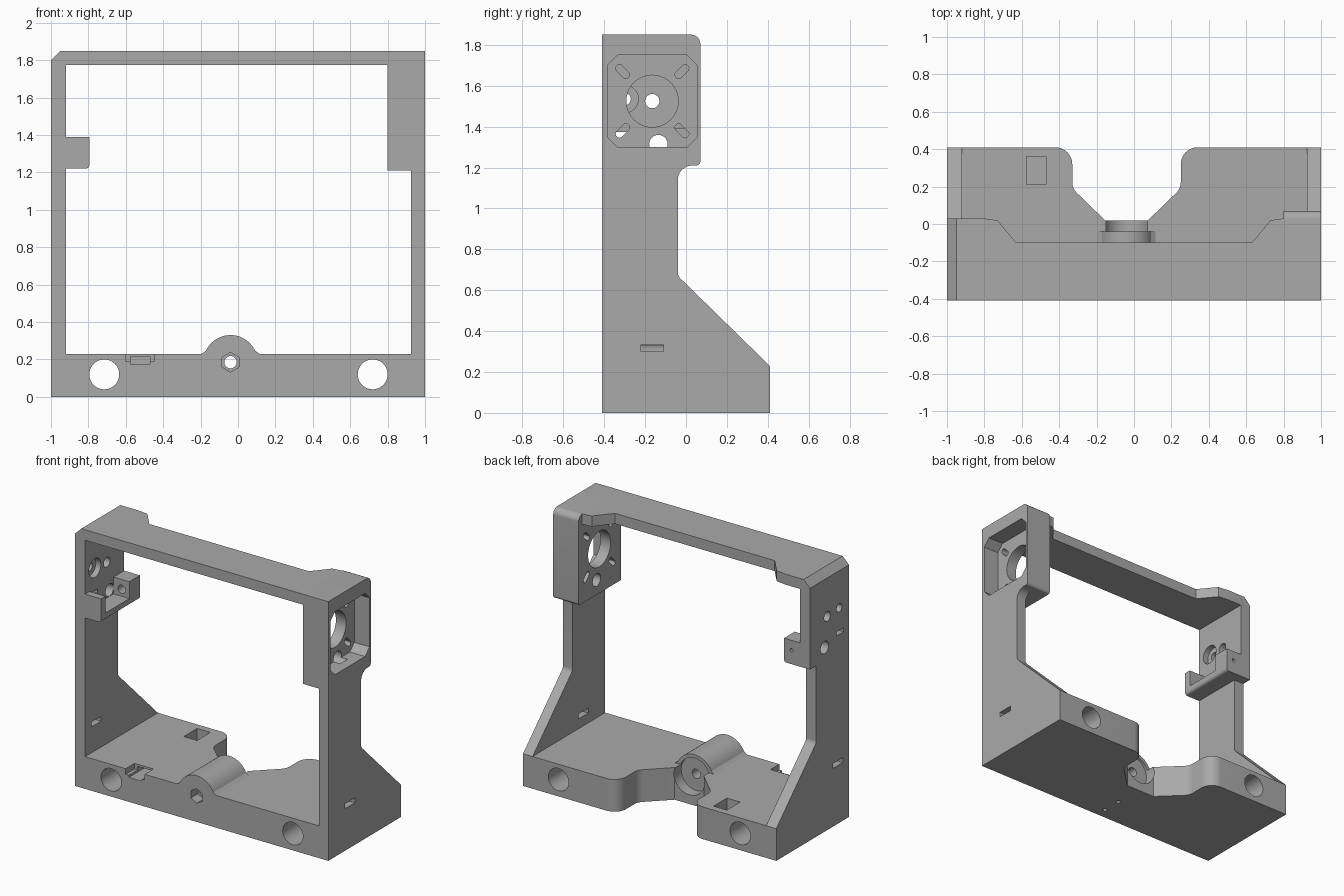
import bpy, bmesh, math
from mathutils import Vector

cube = bpy.data.objects.get("Cube")
if cube:
    bpy.data.objects.remove(cube, do_unlink=True)

grey = bpy.data.materials.new("plain grey")
grey.use_nodes = True
COLOUR = (0.4, 0.4, 0.4, 1)
grey.diffuse_color = COLOUR
grey.node_tree.nodes["Principled BSDF"].inputs["Base Color"].default_value = COLOUR


def rounded(points, steps=8):
    """Outline from (a, b) or (a, b, radius) corners."""
    out = []
    for i, corner in enumerate(points):
        p = Vector(corner[:2])
        if len(corner) == 2:
            out.append(p)
            continue
        u = (Vector(points[i - 1][:2]) - p).normalized()
        v = (Vector(points[(i + 1) % len(points)][:2]) - p).normalized()
        half = u.angle(v) / 2
        r = corner[2]
        centre = p + (u + v).normalized() * r / math.sin(half)
        start = p + u * r / math.tan(half) - centre
        end = p + v * r / math.tan(half) - centre
        for k in range(steps + 1):
            t = k / steps
            out.append(centre + (start * (1 - t) + end * t).normalized() * r
                       if k not in (0, steps) else centre + (start if k == 0 else end))
    return out


def ring(a, b, r, n=40, turn=0.0):
    return [(a + r * math.cos(turn + math.tau * k / n),
             b + r * math.sin(turn + math.tau * k / n)) for k in range(n)]


def rect(a0, a1, b0, b1):
    return [(a0, b0), (a1, b0), (a1, b1), (a0, b1)]


def prism(name, axis, outline, lo, hi):
    """Extrude an outline along an axis; the outline uses the other two axes in order."""
    def place(p, h):
        return {"x": (h, p[0], p[1]), "y": (p[0], h, p[1]), "z": (p[0], p[1], h)}[axis]
    bm = bmesh.new()
    face = bm.faces.new([bm.verts.new(place(p, lo)) for p in outline])
    grown = bmesh.ops.extrude_face_region(bm, geom=[face])
    shift = Vector(place((0, 0), hi - lo))
    bmesh.ops.translate(bm, vec=shift,
                        verts=[e for e in grown["geom"] if isinstance(e, bmesh.types.BMVert)])
    bmesh.ops.recalc_face_normals(bm, faces=bm.faces)
    mesh = bpy.data.meshes.new(name)
    bm.to_mesh(mesh)
    bm.free()
    mesh.materials.append(grey)
    obj = bpy.data.objects.new(name, mesh)
    bpy.context.collection.objects.link(obj)
    return obj


def combine(obj, cutters, operation="DIFFERENCE"):
    bpy.context.view_layer.objects.active = obj
    for other in cutters:
        mod = obj.modifiers.new("cut", "BOOLEAN")
        mod.operation = operation
        mod.solver = "EXACT"
        mod.object = other
        bpy.ops.object.modifier_apply(modifier=mod.name)
        bpy.data.objects.remove(other, do_unlink=True)


def cut(axis, outline, lo, hi):
    return prism("cutter", axis, outline, lo, hi)


BOSS_X, BOSS_Z, FLOOR, TOP, FRONT = -0.04, 0.185, 0.23, 1.85, -0.41

# Base with a waisted notch in its back edge
base = prism("base", "z", rounded([
    (-1, FRONT), (1, FRONT), (1, 0.41), (0.25, 0.41, 0.09), (0.25, 0.19, 0.08),
    (0.075, 0.02), (-0.155, 0.02), (-0.33, 0.19, 0.08), (-0.33, 0.41, 0.09),
    (-1, 0.41)]), 0, FLOOR)

# Round boss flaring into the base
arc = [(BOSS_X + 0.145 * math.cos(a), BOSS_Z + 0.145 * math.sin(a))
       for a in [math.radians(25 + 130 * k / 24) for k in range(25)]]
boss = prism("boss", "y", [(0.115, 0.1), (0.115, FLOOR)] + arc
             + [(-0.195, FLOOR), (-0.195, 0.1)], FRONT, -0.04)
combine(base, [boss], "UNION")

combine(base, [
    cut("y", ring(-0.715, 0.12, 0.08), -1, 1),
    cut("y", ring(0.72, 0.12, 0.08), -1, 1),
    cut("y", ring(BOSS_X, BOSS_Z, 0.033, 24), -1, 1),
    cut("y", ring(BOSS_X, BOSS_Z, 0.052, 6, math.pi / 2), -1, -0.33),
    cut("y", ring(BOSS_X, BOSS_Z, 0.12), -0.06, 0.3),
    cut("z", rect(-0.575, -0.47, 0.21, 0.36), 0.1, 1),
    cut("z", rect(-0.6, -0.45, -0.6, -0.31), 0.19, 1),
    cut("y", rect(-0.575, -0.47, 0.175, 0.215), -0.6, -0.22),
    cut("z", ring(-0.02, -0.19, 0.015, 16), -0.1, 0.06),
    cut("z", ring(-0.02, -0.33, 0.015, 16), -0.1, 0.06)])

# Side walls with a sloping foot
foot = [(FRONT, FLOOR), (0.41, FLOOR), (-0.04, 0.67, 0.04)]
left_wall = prism("left_wall", "x", rounded(
    foot + [(-0.04, 1.21, 0.07), (0.04, 1.21), (FRONT, 1.21)]), 0.925, 1)
combine(left_wall, [cut("x", rect(-0.22, -0.11, 0.3, 0.335), 0.8, 1.1)])

right_wall = prism("right_wall", "x", rounded(
    foot + [(-0.04, 1.22), (0.03, 1.22), (0.03, TOP), (FRONT, TOP)]), -1, -0.92)
combine(right_wall, [
    cut("x", rect(-0.34, -0.23, 0.415, 0.45), -1.1, -0.8),
    cut("x", ring(-0.165, 1.525, 0.035, 24), -1.1, -0.8),
    cut("x", ring(-0.30, 1.535, 0.03, 24), -1.1, -0.8),
    cut("x", ring(-0.30, 1.535, 0.067), -0.96, -0.8),
    cut("x", ring(-0.135, 1.315, 0.045, 24), -1.1, -0.8),
    cut("x", rect(-0.35, -0.27, 1.345, 1.375), -1.1, -0.8),
    cut("y", [(-1.1, 1.7), (-0.9, 1.9), (-1.1, 1.9)], -1, 1)])

# Top bar, widened towards both ends
top_bar = prism("top_bar", "z", [
    (-0.92, FRONT), (0.8, FRONT), (0.8, 0.03), (0.73, 0.02), (0.63, -0.1),
    (-0.63, -0.1), (-0.73, 0.02), (-0.81, 0.03), (-0.92, 0.03)], 1.775, TOP)

# Motor mount block with an eight-sided recess
mount = prism("motor_mount", "x", rounded([
    (FRONT, 1.21), (0.07, 1.21, 0.02), (0.07, TOP, 0.045), (FRONT, TOP)]), 0.8, 1)
c = 0.05
y0, y1, z0, z1 = -0.385, 0.055, 1.3, 1.75
octagon = [(y0 + c, z0), (y1 - c, z0), (y1, z0 + c), (y1, z1 - c),
           (y1 - c, z1), (y0 + c, z1), (y0, z1 - c), (y0, z0 + c)]
mount_cuts = [cut("x", octagon, 0.88, 1.1),
              cut("x", ring(-0.165, 1.525, 0.127), 0.7, 0.95),
              cut("x", ring(-0.135, 1.315, 0.045, 24), 0.7, 0.93)]
for sy in (-1, 1):
    for sz in (-1, 1):
        # Radial screw slots
        mid = Vector((-0.165 + sy * 0.145, 1.525 + sz * 0.145))
        along = Vector((sy, sz)).normalized() * 0.04
        side = Vector((-along.y, along.x)) * 0.45
        slot = [(*(mid + a * along + b * side), 0.016)
                for a, b in ((-1, -1), (1, -1), (1, 1), (-1, 1))]
        mount_cuts.append(cut("x", rounded(slot, 4), 0.7, 0.95))
combine(mount, mount_cuts)

# Small bracket on the inside of the right wall
bracket = prism("bracket", "y", rounded([
    (-0.92, 1.22), (-0.795, 1.22, 0.02), (-0.795, 1.39), (-0.92, 1.39)]), FRONT, 0.03)
combine(bracket, [
    cut("x", rect(-0.36, -0.09, 1.27, 1.5), -0.95, -0.7),
    cut("y", ring(-0.855, 1.32, 0.03, 24), -0.2, -0.02),
    cut("y", ring(-0.855, 1.32, 0.012, 16), -0.2, 0.1)])

# Smooth the curved faces and keep the edges sharp
for obj in (base, left_wall, right_wall, top_bar, mount, bracket):
    bpy.ops.object.select_all(action="DESELECT")
    obj.select_set(True)
    bpy.context.view_layer.objects.active = obj
    bpy.ops.object.shade_smooth_by_angle(angle=math.radians(25))
